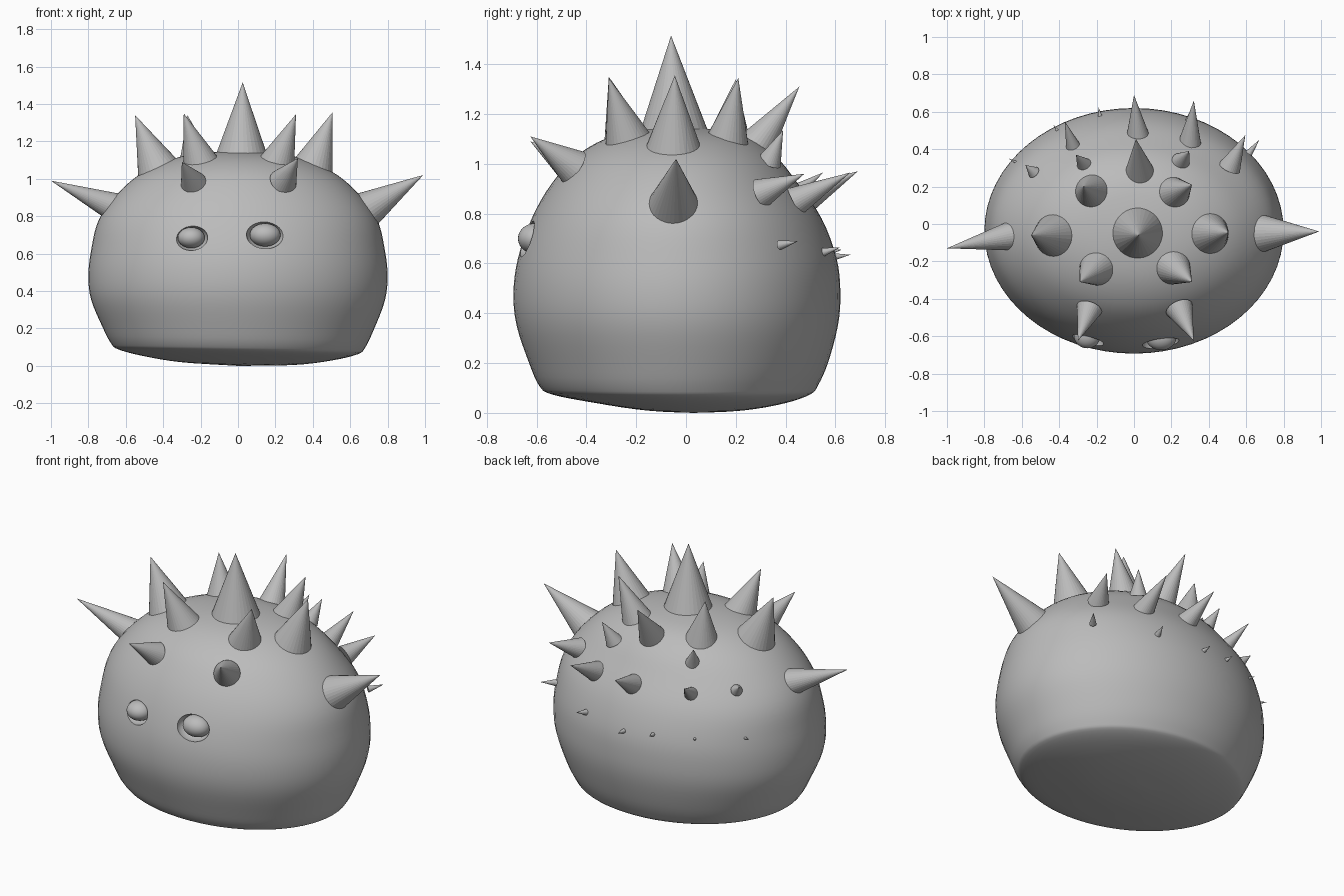
import bpy, bmesh, math
from mathutils import Vector

cube = bpy.data.objects.get("Cube")
if cube:
    bpy.data.objects.remove(cube)

grey = bpy.data.materials.new("plain_grey")
grey.use_nodes = True
GREY = (0.5, 0.5, 0.5, 1)
grey.diffuse_color = GREY
grey.node_tree.nodes["Principled BSDF"].inputs["Base Color"].default_value = GREY


def make_object(name, bm):
    mesh = bpy.data.meshes.new(name)
    bmesh.ops.recalc_face_normals(bm, faces=bm.faces)
    bm.to_mesh(mesh)
    bm.free()
    mesh.materials.append(grey)
    obj = bpy.data.objects.new(name, mesh)
    bpy.context.collection.objects.link(obj)
    return obj


def smooth(obj, angle):
    bpy.ops.object.select_all(action="DESELECT")
    obj.select_set(True)
    bpy.context.view_layer.objects.active = obj
    bpy.ops.object.shade_smooth_by_angle(angle=math.radians(angle))


def spline(rows, steps):
    """Smooth curve through all rows."""
    rows = [Vector(r) for r in rows]
    ext = [2 * rows[0] - rows[1]] + rows + [2 * rows[-1] - rows[-2]]
    out = []
    for a, b, c, d in zip(ext, ext[1:], ext[2:], ext[3:]):
        for i in range(steps):
            t = i / steps
            out.append(b + (c - a) * t / 2 + (2 * a - 5 * b + 4 * c - d) * t**2 / 2
                       + (3 * b - a - 3 * c + d) * t**3 / 2)
    return out + [rows[-1]]


# Body: rings of (height, half width, front y, back y)
profile = [
    (0, 0, 0.03, 0.03), (0.012, 0.3, -0.17, 0.24), (0.04, 0.5, -0.36, 0.4),
    (0.075, 0.64, -0.54, 0.5), (0.11, 0.68, -0.59, 0.53), (0.2, 0.725, -0.63, 0.57),
    (0.35, 0.785, -0.68, 0.61), (0.48, 0.8, -0.693, 0.62), (0.62, 0.785, -0.675, 0.605),
    (0.78, 0.745, -0.62, 0.545), (0.92, 0.645, -0.54, 0.45), (1.04, 0.5, -0.43, 0.35),
    (1.12, 0.3, -0.27, 0.21), (1.155, 0, -0.04, -0.04)]
SIDES = 64
bm = bmesh.new()
rings = []
curve = spline(profile, 4)
for z, rx, yf, yb in curve[1:-1]:
    ring = []
    for i in range(SIDES):
        a = math.tau * i / SIDES
        x = rx * math.cos(a)
        y = (yf + yb) / 2 + (yb - yf) / 2 * math.sin(a)
        lean = -0.025 * x * max(0, 1 - z / 0.4)
        ring.append(bm.verts.new((x, y, z + lean)))
    rings.append(ring)
for low, high in zip(rings, rings[1:]):
    for i in range(SIDES):
        j = (i + 1) % SIDES
        bm.faces.new((low[i], low[j], high[j], high[i]))
for ring, end in ((rings[0], curve[0]), (rings[-1], curve[-1])):
    pole = bm.verts.new((0, end[2], end[0]))
    for i in range(SIDES):
        bm.faces.new((ring[i], ring[(i + 1) % SIDES], pole))
body = make_object("body", bm)


def ellipsoid(name, centre, radii):
    bm = bmesh.new()
    bmesh.ops.create_uvsphere(bm, u_segments=32, v_segments=20, radius=1)
    bmesh.ops.scale(bm, vec=radii, verts=bm.verts)
    bmesh.ops.translate(bm, vec=centre, verts=bm.verts)
    return make_object(name, bm)


# Eyes: a carved socket with a ball inside it
for side, x, z, w, h in (("left", 0.145, 0.7, 0.1, 0.075), ("right", -0.25, 0.685, 0.088, 0.068)):
    y = -0.65 + 0.25 * x * x
    cutter = ellipsoid(side + "_socket_cutter", (x, y, z), (w, 0.085, h))
    cutter.hide_render = True
    cutter.hide_viewport = True
    cut = body.modifiers.new(side + "_socket", "BOOLEAN")
    cut.operation = "DIFFERENCE"
    cut.solver = "EXACT"
    cut.object = cutter
    smooth(ellipsoid(side + "_eye", (x, y + 0.04, z), (w * 0.82, 0.07, h * 0.82)), 60)

# Bake the sockets into the body, then remove the cutters
graph = bpy.context.evaluated_depsgraph_get()
body_mesh = bpy.data.meshes.new_from_object(body.evaluated_get(graph))
body.modifiers.clear()
body.data = body_mesh
for side in ("left", "right"):
    bpy.data.objects.remove(bpy.data.objects[side + "_socket_cutter"])
smooth(body, 40)


def spike(name, base, tip, radius):
    base, tip = Vector(base), Vector(tip)
    root = base + (base - tip) * 0.12          # sink the root into the body
    axis = tip - root
    bm = bmesh.new()
    bmesh.ops.create_cone(bm, cap_ends=True, segments=32, radius1=radius * 1.1,
                          radius2=0, depth=axis.length)
    bmesh.ops.remove_doubles(bm, verts=bm.verts, dist=1e-5)
    bmesh.ops.rotate(bm, verts=bm.verts, matrix=axis.to_track_quat("Z", "Y").to_matrix())
    bmesh.ops.translate(bm, verts=bm.verts, vec=(root + tip) / 2)
    make_object(name, bm)


# Spikes: base centre, tip, base radius
spike("crown_spike", (0.02, -0.05, 1.17), (0.025, -0.06, 1.515), 0.125)
spike("left_upper_spike", (0.4, -0.05, 1.06), (0.505, -0.045, 1.355), 0.115)
spike("right_upper_spike", (-0.43, -0.06, 1.06), (-0.55, -0.06, 1.34), 0.115)
spike("left_side_spike", (0.68, -0.05, 0.83), (0.99, -0.04, 1.02), 0.105)
spike("right_side_spike", (-0.69, -0.07, 0.86), (-1, -0.13, 0.99), 0.073)
spike("left_front_crown_spike", (0.215, -0.235, 1.1), (0.31, -0.31, 1.345), 0.093)
spike("right_front_crown_spike", (-0.205, -0.24, 1.1), (-0.29, -0.31, 1.35), 0.093)
spike("left_back_crown_spike", (0.215, 0.165, 1.09), (0.31, 0.21, 1.345), 0.088)
spike("right_back_crown_spike", (-0.225, 0.17, 1.09), (-0.27, 0.2, 1.34), 0.093)
spike("left_brow_spike", (0.25, -0.47, 1), (0.32, -0.625, 1.11), 0.068)
spike("right_brow_spike", (-0.245, -0.47, 0.99), (-0.3, -0.625, 1.09), 0.063)
spike("middle_back_upper_spike", (0.03, 0.28, 1.07), (0.01, 0.455, 1.31), 0.078)
spike("left_back_upper_spike", (0.255, 0.34, 1.02), (0.295, 0.39, 1.135), 0.045)
spike("right_back_upper_spike", (-0.27, 0.32, 1.02), (-0.31, 0.37, 1.12), 0.037)
spike("middle_back_spike", (0.02, 0.48, 0.86), (0, 0.69, 0.97), 0.06)
spike("left_back_spike", (0.3, 0.46, 0.86), (0.32, 0.66, 0.965), 0.055)
spike("left_outer_back_spike", (0.52, 0.32, 0.89), (0.595, 0.475, 0.96), 0.055)
spike("right_back_spike", (-0.33, 0.43, 0.88), (-0.37, 0.55, 0.965), 0.035)
spike("right_outer_back_spike", (-0.54, 0.28, 0.9), (-0.58, 0.315, 0.94), 0.03)

# Lower row of tiny spikes across the back
spike("lower_back_spike_1", (0.62, 0.385, 0.675), (0.67, 0.45, 0.69), 0.018)
spike("lower_back_spike_2", (0.29, 0.55, 0.645), (0.31, 0.62, 0.665), 0.018)
spike("lower_back_spike_3", (0, 0.58, 0.625), (0, 0.66, 0.635), 0.018)
spike("lower_back_spike_4", (-0.18, 0.57, 0.645), (-0.19, 0.625, 0.655), 0.014)
spike("lower_back_spike_5", (-0.41, 0.5, 0.65), (-0.43, 0.53, 0.655), 0.008)
spike("lower_back_spike_6", (-0.63, 0.33, 0.65), (-0.67, 0.35, 0.66), 0.008)
